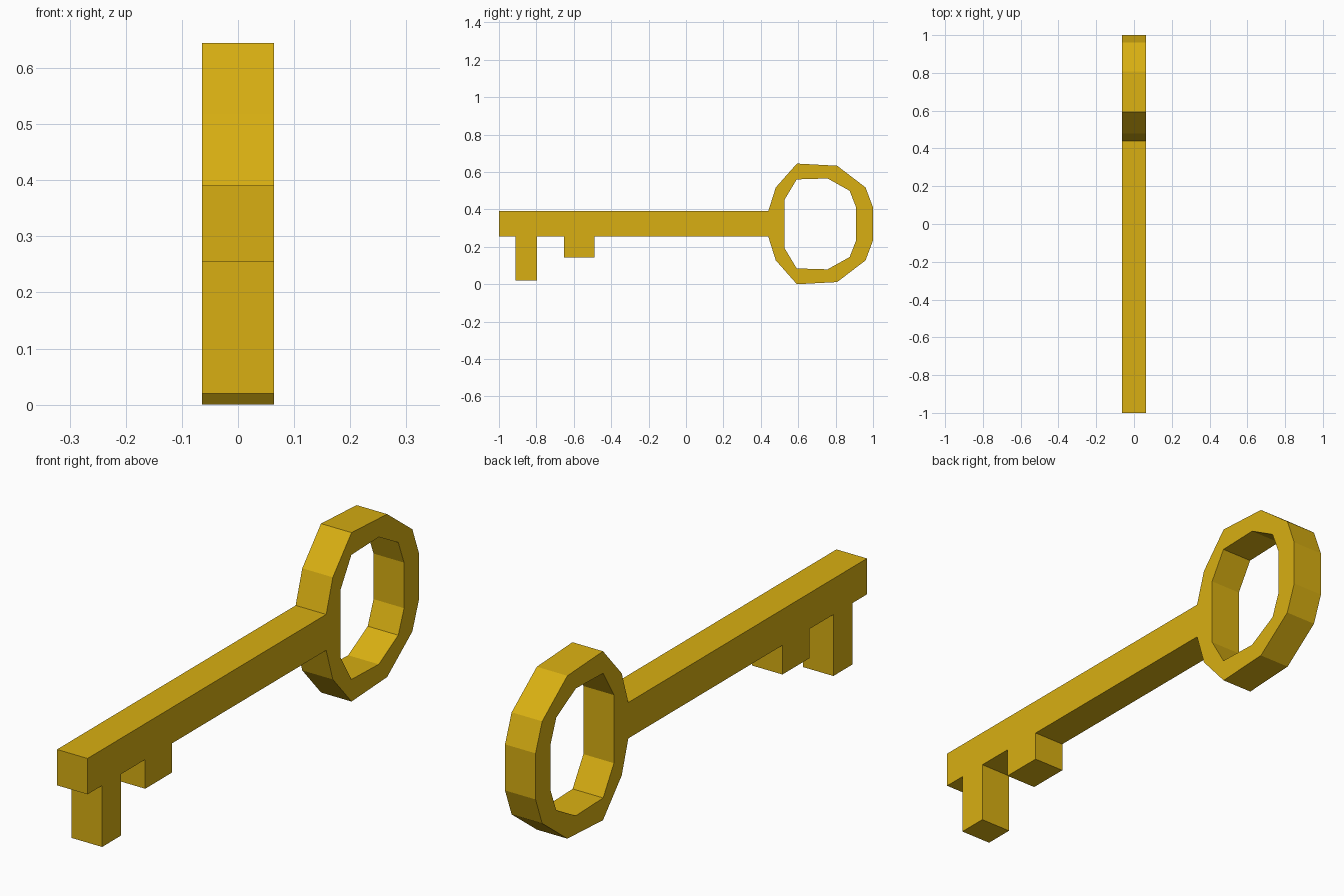
import bpy
from math import radians

if "Cube" in bpy.data.objects:
    bpy.data.objects.remove(bpy.data.objects["Cube"])

MID = 0.3225          # height of the key's long axis
HALF_THICK = 0.0645


def add_loop(curve, points):
    spline = curve.splines.new('POLY')
    spline.points.add(len(points) - 1)
    for p, (y, z) in zip(spline.points, points):
        p.co = (y, z, 0, 1)
    spline.use_cyclic_u = True
    spline.use_smooth = False


def lower(upper):
    """Mirror an upper half profile below the axis, in reverse order."""
    return [(y, -z) for y, z in reversed(upper)]


# bow: upper halves of the outer rim and the finger hole
rim = [(0.44, 0.0685), (0.48, 0.195), (0.593, 0.3225), (0.808, 0.311),
       (0.96, 0.195), (1.0, 0.088)]
hole = [(0.527, 0.13), (0.592, 0.238), (0.757, 0.243), (0.875, 0.177),
        (0.91, 0.087)]

# shaft and teeth: underside from the tip to the bow
bits = [(-1.0, -0.0685)]
for y0, y1, bottom in [(-0.912, -0.797, -0.303), (-0.652, -0.49, -0.18)]:
    bits += [(y0, -0.0685), (y0, bottom), (y1, bottom), (y1, -0.0685)]

outline = [(-1.0, 0.0685)] + rim + [(1.0, 0.0)] + lower(rim) + bits[::-1]

# key: one flat outline with a hole, extruded to thickness
curve = bpy.data.curves.new("key", 'CURVE')
curve.dimensions = '2D'
curve.fill_mode = 'BOTH'
curve.extrude = HALF_THICK
add_loop(curve, outline)
add_loop(curve, hole + lower(hole))

key = bpy.data.objects.new("key", curve)
key.location.z = MID
key.rotation_euler = (radians(90), 0, radians(90))
bpy.context.collection.objects.link(key)

gold = bpy.data.materials.new("gold")
gold.diffuse_color = (0.69, 0.43, 0.006, 1)
gold.use_nodes = True
gold.node_tree.nodes["Principled BSDF"].inputs["Base Color"].default_value = gold.diffuse_color
curve.materials.append(gold)

bpy.context.view_layer.objects.active = key
key.select_set(True)
bpy.ops.object.convert(target='MESH')
key = bpy.context.object

# weld caps to the sides
bpy.ops.object.mode_set(mode='EDIT')
bpy.ops.mesh.select_all(action='SELECT')
bpy.ops.mesh.remove_doubles(threshold=0.0005)
bpy.ops.mesh.normals_make_consistent(inside=False)
bpy.ops.object.mode_set(mode='OBJECT')
bpy.ops.object.shade_flat()
